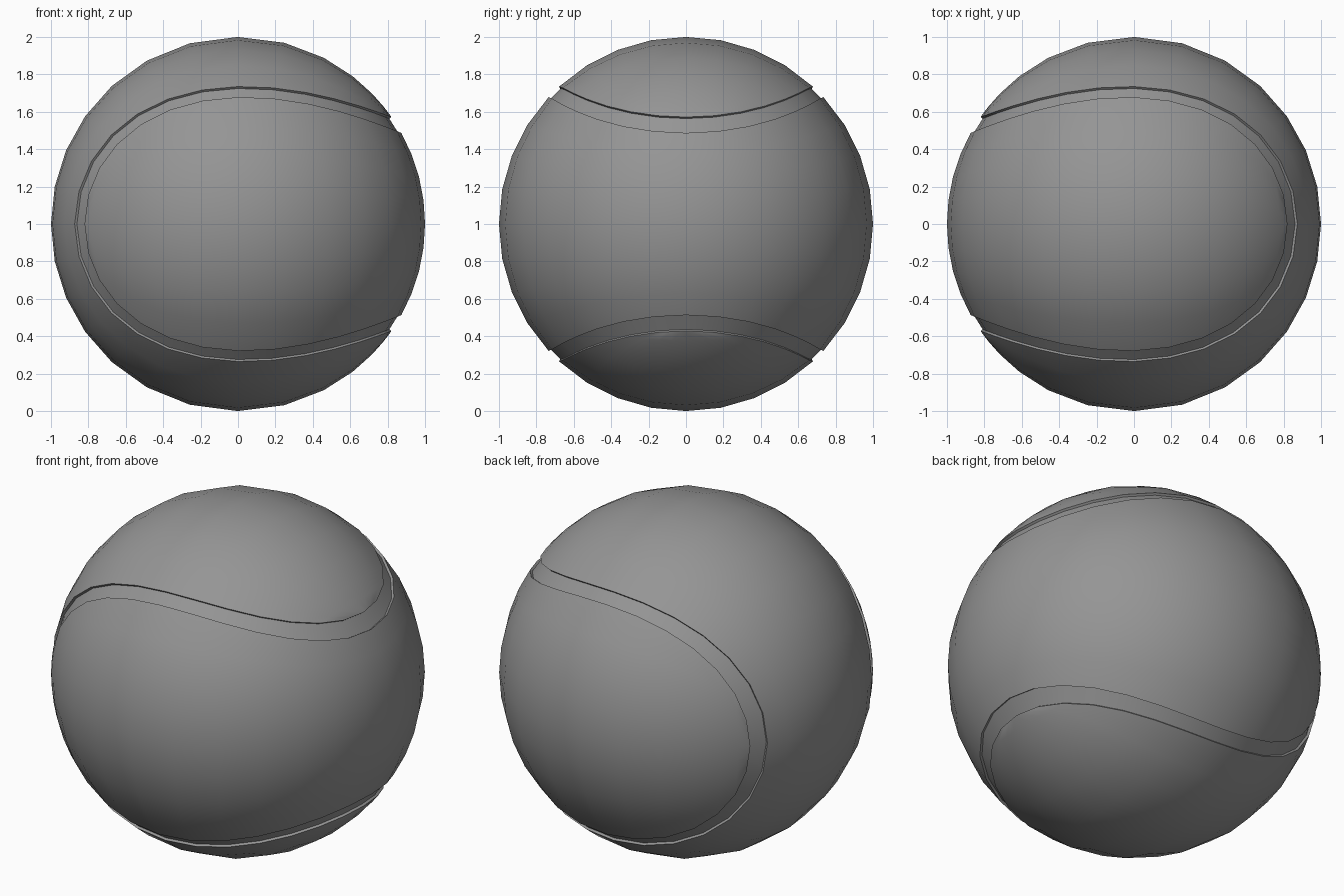
import bpy
import bmesh
from math import sin, cos, pi, sqrt
from mathutils import Vector

cube = bpy.data.objects.get("Cube")
if cube:
    bpy.data.objects.remove(cube)

A, B = 0.765, 0.235      # shape of the seam curve
C = 2 * sqrt(A * B)
COUNT = 56               # points around the seam
HALF = COUNT // 2
STEPS = 8                # divisions across each felt panel
FLOOR = 0.986            # radius of the groove floor
CENTRE = Vector((0, 0, 1))


def seam_edge(i, side):
    """Unit direction of one edge of the seam band."""
    t = 2 * pi * i / COUNT
    p = Vector((C * cos(2 * t), A * sin(t) + B * sin(3 * t), A * cos(t) - B * cos(3 * t)))
    tangent = Vector((-2 * C * sin(2 * t), A * cos(t) + 3 * B * cos(3 * t),
                      -A * sin(t) + 3 * B * sin(3 * t)))
    half_width = 0.045 + 0.005 * cos(4 * t)
    return (p + p.cross(tangent).normalized() * side * half_width).normalized()


def add_grid(bm, rows):
    """Skin a list of equally long rows of directions with quads."""
    verts = [[bm.verts.new(p + CENTRE) for p in row] for row in rows]
    for r, s in zip(verts, verts[1:]):
        for j in range(len(r) - 1):
            bm.faces.new((r[j], r[j + 1], s[j + 1], s[j]))


def add_panel(bm, side, first, mirror):
    """Span a felt panel with arcs between mirrored seam points."""
    rows = []
    for i in range(first, first + HALF + 1):
        a, b = seam_edge(i, side), seam_edge(mirror - i, side)
        if (a - b).length < 0.001:
            rows.append([a.copy() for _ in range(STEPS + 1)])
        else:
            rows.append([a.slerp(b, k / STEPS) for k in range(STEPS + 1)])
    add_grid(bm, rows)


bm = bmesh.new()

# Two interlocking felt panels
add_panel(bm, -1, -HALF // 2, HALF)
add_panel(bm, 1, 0, 0)

# Sunken seam: wall, floor, wall
groove = []
for i in range(COUNT + 1):
    a, b = seam_edge(i, -1), seam_edge(i, 1)
    groove.append([a, a * FLOOR, b * FLOOR, b])
add_grid(bm, groove)

# Weld the parts into one closed skin
bmesh.ops.remove_doubles(bm, verts=bm.verts[:], dist=0.0005)
bmesh.ops.recalc_face_normals(bm, faces=bm.faces[:])
mesh = bpy.data.meshes.new("seamed_ball")
bm.to_mesh(mesh)
bm.free()

# Plain grey felt
grey = bpy.data.materials.new("grey_felt")
grey.use_nodes = True
colour = (0.3, 0.3, 0.3, 1)
grey.diffuse_color = colour
grey.node_tree.nodes["Principled BSDF"].inputs["Base Color"].default_value = colour
mesh.materials.append(grey)

ball = bpy.data.objects.new("seamed_ball", mesh)
bpy.context.collection.objects.link(ball)
bpy.ops.object.select_all(action='DESELECT')
ball.select_set(True)
bpy.context.view_layer.objects.active = ball
bpy.ops.object.shade_smooth_by_angle(angle=pi / 5)
